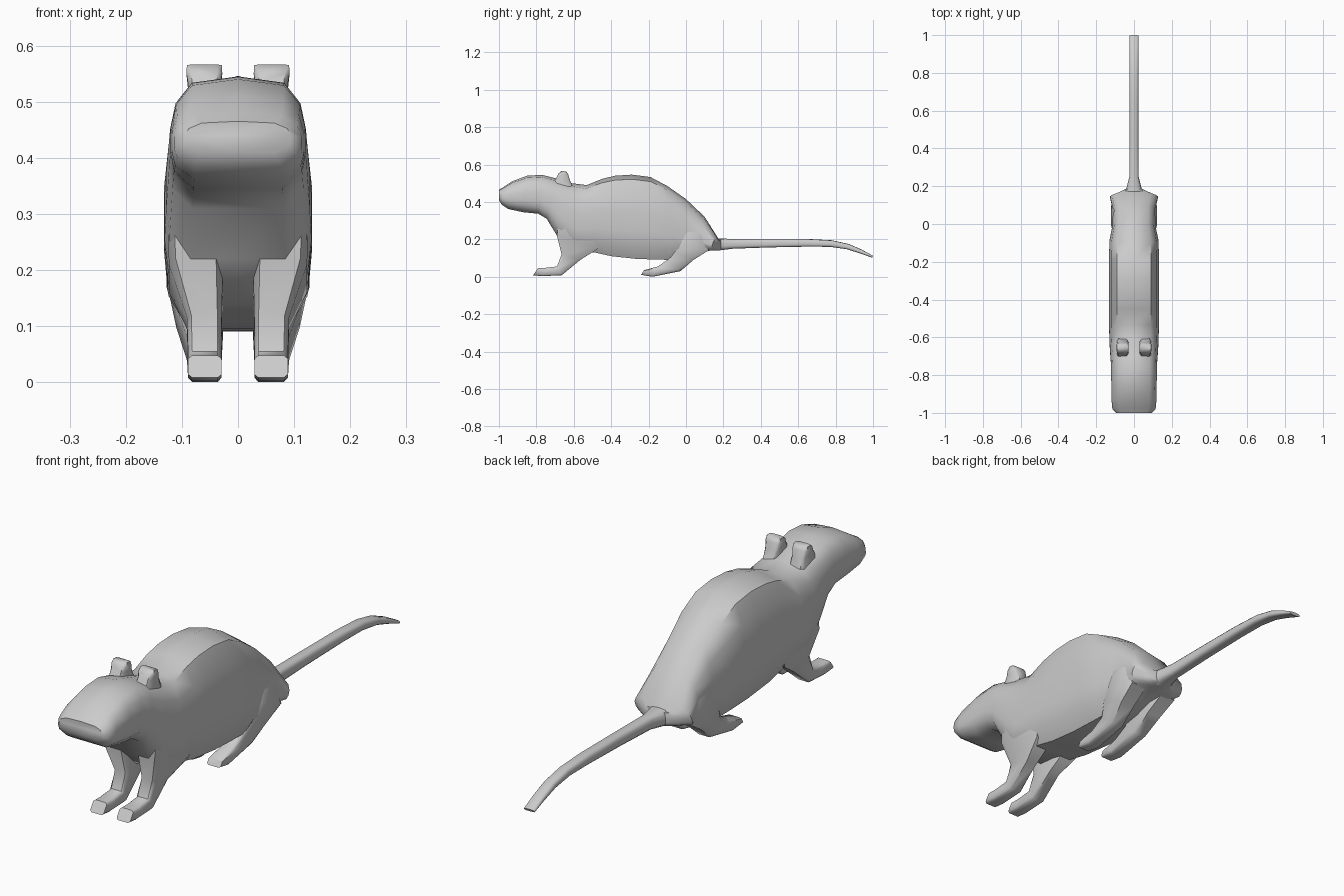
import bpy, bmesh, math

# Cross-sections in unit coordinates: (side, up)
right = [(.68, .89), (.92, .54), (1, .1), (1, -.35), (.95, -.68), (.66, -1)]
BODY = [(0, 1)] + right + [(0, -1)] + [(-x, z) for x, z in reversed(right)]
LIMB = [(.75, 1), (1, .7), (1, -.7), (.75, -1), (-.75, -1), (-1, -.7), (-1, .7), (-.75, 1)]


def loft(name, profile, rings, mirror=False):
    """Each ring: upper edge (y, z), lower edge (y, z), x centre, half width."""
    bm = bmesh.new()
    loops = []
    for y1, z1, y2, z2, xc, hw in rings:
        loops.append([bm.verts.new((xc + hw * u,
                                    (y1 + y2) / 2 + (y1 - y2) / 2 * v,
                                    (z1 + z2) / 2 + (z1 - z2) / 2 * v))
                      for u, v in profile])
    n = len(profile)
    for a, b in zip(loops, loops[1:]):
        for i in range(n):
            j = (i + 1) % n
            bm.faces.new((a[i], a[j], b[j], b[i]))
    bm.faces.new(loops[0])
    bm.faces.new(loops[-1])
    bmesh.ops.recalc_face_normals(bm, faces=bm.faces)
    me = bpy.data.meshes.new(name)
    bm.to_mesh(me)
    bm.free()
    ob = bpy.data.objects.new(name, me)
    bpy.context.collection.objects.link(ob)
    if mirror:
        ob.modifiers.new("Mirror", 'MIRROR').use_mirror_merge = False
    bpy.ops.object.select_all(action='DESELECT')
    ob.select_set(True)
    bpy.context.view_layer.objects.active = ob
    bpy.ops.object.shade_smooth_by_angle(angle=math.radians(50))
    return ob


# Head, torso and rump, pinched into the tail root
loft("body", BODY, [
    (-1.0, .465, -1.0, .41, 0, .095),
    (-.975, .48, -.985, .385, 0, .114),
    (-.93, .51, -.95, .362, 0, .118),
    (-.85, .54, -.87, .345, 0, .12),
    (-.77, .545, -.79, .337, 0, .121),
    (-.70, .527, -.745, .31, 0, .123),
    (-.61, .50, -.69, .22, 0, .128),
    (-.53, .49, -.61, .14, 0, .131),
    (-.45, .523, -.49, .13, 0, .132),
    (-.38, .54, -.40, .11, 0, .132),
    (-.29, .546, -.27, .096, 0, .132),
    (-.19, .533, -.17, .092, 0, .132),
    (-.10, .485, -.08, .09, 0, .13),
    (.0, .415, -.01, .10, 0, .113),
    (.10, .32, .06, .125, 0, .112),
    (.16, .225, .13, .14, 0, .127),
    (.175, .20, .165, .14, 0, .075),
    (.19, .20, .19, .143, 0, .036),
])

# Tail
loft("tail", BODY, [
    (.17, .205, .17, .14, 0, .045),
    (.25, .202, .25, .15, 0, .025),
    (.45, .203, .45, .157, 0, .024),
    (.65, .202, .65, .161, 0, .024),
    (.78, .195, .77, .16, 0, .024),
    (.87, .175, .86, .147, 0, .024),
    (.94, .145, .93, .125, 0, .024),
    (1.0, .112, .995, .102, 0, .024),
])

# Front legs with forward paws
loft("front_leg", LIMB, [
    (-.79, .048, -.817, .008, .059, .03),
    (-.75, .048, -.77, .003, .059, .03),
    (-.69, .055, -.665, .008, .059, .03),
    (-.665, .12, -.565, .09, .06, .031),
    (-.69, .22, -.47, .15, .075, .048),
    (-.68, .30, -.45, .25, .08, .046),
], mirror=True)

# Hind legs with long feet
loft("hind_leg", LIMB, [
    (-.225, .035, -.24, .01, .059, .03),
    (-.15, .055, -.18, .0, .059, .03),
    (-.10, .09, -.03, .03, .06, .031),
    (-.07, .14, .04, .09, .068, .042),
    (-.03, .20, .12, .14, .075, .046),
    (.0, .26, .10, .24, .07, .04),
], mirror=True)

# Ears
loft("ear", LIMB, [
    (-.715, .49, -.605, .48, .06, .031),
    (-.69, .535, -.622, .52, .06, .029),
    (-.682, .552, -.63, .548, .06, .032),
    (-.665, .566, -.64, .563, .06, .031),
], mirror=True)
